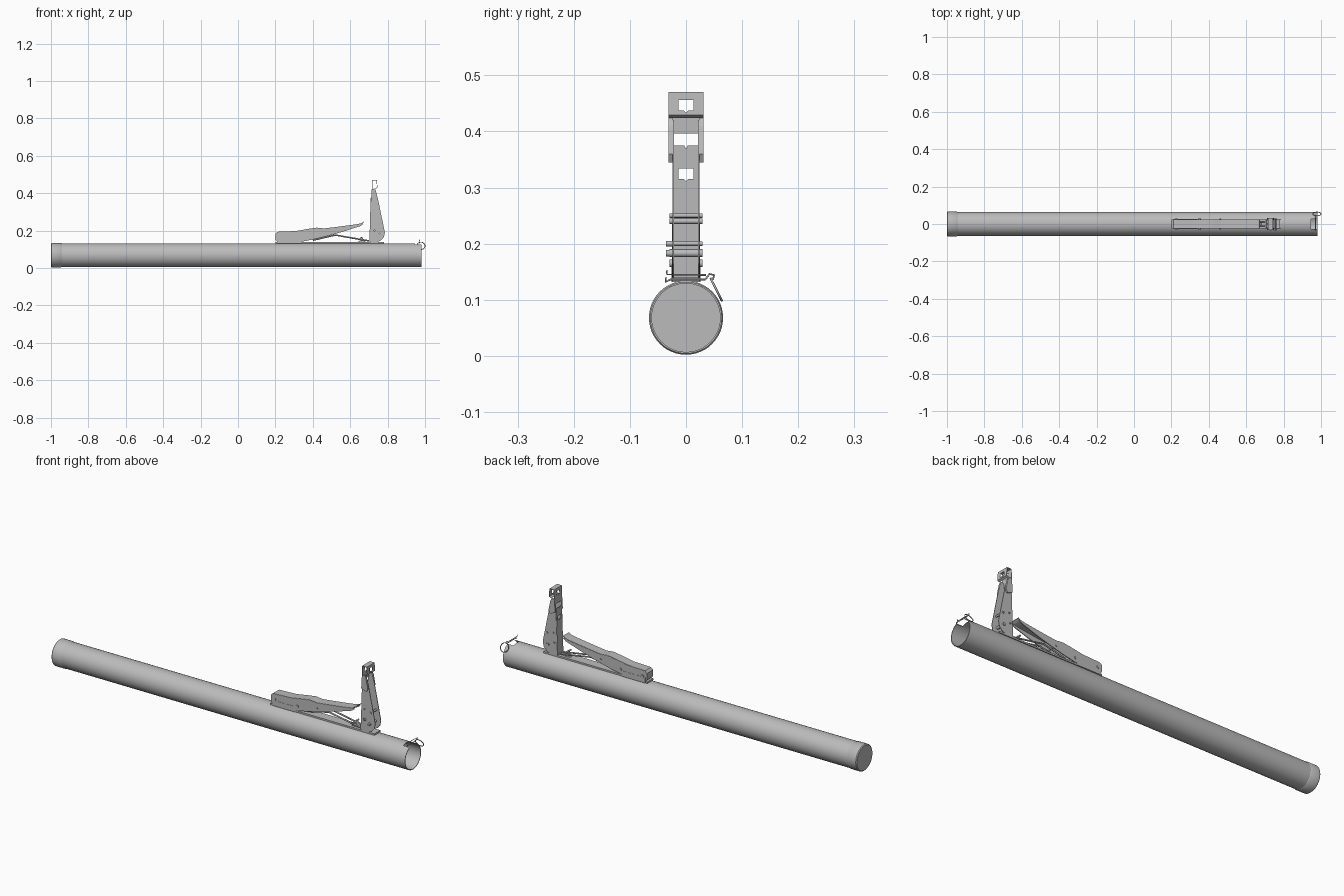
import bpy, bmesh, math
from mathutils import Vector

cube = bpy.data.objects.get("Cube")
if cube:
    bpy.data.objects.remove(cube)


def material(name, value):
    m = bpy.data.materials.new(name)
    m.use_nodes = True
    m.diffuse_color = (value, value, value, 1)
    m.node_tree.nodes["Principled BSDF"].inputs["Base Color"].default_value = (value, value, value, 1)
    return m


GREY = material("plain grey", 0.5)


def finish(name, bm, smooth=False):
    bmesh.ops.recalc_face_normals(bm, faces=bm.faces)
    mesh = bpy.data.meshes.new(name)
    bm.to_mesh(mesh)
    bm.free()
    ob = bpy.data.objects.new(name, mesh)
    bpy.context.collection.objects.link(ob)
    mesh.materials.append(GREY)
    if smooth:
        bpy.ops.object.select_all(action="DESELECT")
        ob.select_set(True)
        bpy.context.view_layer.objects.active = ob
        bpy.ops.object.shade_smooth_by_angle(angle=math.radians(35))
    return ob


def lathe(name, profile, z, sides=48):
    """Spin (x, radius) points around the tube axis."""
    bm = bmesh.new()
    rings = [[bm.verts.new((x, r * math.cos(a), z + r * math.sin(a)))
              for a in (2 * math.pi * i / sides for i in range(sides))] for x, r in profile]
    for a, b in zip(rings, rings[1:]):
        for i in range(sides):
            j = (i + 1) % sides
            bm.faces.new((a[i], a[j], b[j], b[i]))
    bm.faces.new(rings[0])
    bm.faces.new(rings[-1])
    return finish(name, bm, True)


def prism(name, outline, axis, start, end):
    """Extrude a 2D outline: xz outline along y, or yz outline along x."""
    bm = bmesh.new()
    place = (lambda p, d: (p[0], d, p[1])) if axis == "y" else (lambda p, d: (d, p[0], p[1]))
    a = [bm.verts.new(place(p, start)) for p in outline]
    b = [bm.verts.new(place(p, end)) for p in outline]
    bm.faces.new(a)
    bm.faces.new(b)
    for i in range(len(a)):
        j = (i + 1) % len(a)
        bm.faces.new((a[i], a[j], b[j], b[i]))
    return finish(name, bm)


def sheet(name, path, half, thick=0.003):
    """Bent sheet metal following an xz path."""
    bm = bmesh.new()
    rows = [[bm.verts.new((x, s * half, z)) for s in (-1, 1)] for x, z in path]
    for a, b in zip(rows, rows[1:]):
        bm.faces.new((a[0], a[1], b[1], b[0]))
    ob = finish(name, bm)
    mod = ob.modifiers.new("thickness", "SOLIDIFY")
    mod.thickness, mod.offset = thick, 0
    return ob


def wire(name, points, radius, closed=False):
    curve = bpy.data.curves.new(name, "CURVE")
    curve.dimensions = "3D"
    curve.bevel_depth, curve.bevel_resolution, curve.use_fill_caps = radius, 2, True
    s = curve.splines.new("POLY")
    s.points.add(len(points) - 1)
    for p, co in zip(s.points, points):
        p.co = (*co, 1)
    s.use_cyclic_u = closed
    ob = bpy.data.objects.new(name, curve)
    curve.materials.append(GREY)
    bpy.context.collection.objects.link(ob)
    return ob


def cut(target, cutter):
    mod = target.modifiers.new("opening", "BOOLEAN")
    mod.operation, mod.object, mod.solver = "DIFFERENCE", cutter, "EXACT"
    cutter.hide_render = True
    cutter.hide_viewport = True
    cutter.display_type = "WIRE"


def box(name, x0, x1, y0, y1, z0, z1):
    return prism(name, [(x0, z0), (x1, z0), (x1, z1), (x0, z1)], "y", y0, y1)


def pin(name, x, z, half, radius):
    return wire(name, [(x, -half, z), (x, half, z)], radius)


# Open tube with a closed rear cap and a notch at the mouth
AXIS = 0.068
tube = lathe("tube", [(-0.985, 0.064), (0.98, 0.064), (0.98, 0.061), (-0.975, 0.061)], AXIS)
lathe("rear_cap", [(-1, 0.062), (-0.996, 0.066), (-0.948, 0.066), (-0.944, 0.0635)], AXIS)
cut(tube, box("notch_cutter", 0.945, 1, -0.027, 0.027, 0.1, 0.16))

# Base rail along the top of the tube
sheet("base_rail", [(0.2, 0.136), (0.78, 0.136)], 0.024, 0.008)
for s in (-1, 1):
    box("rail_lip", 0.21, 0.34, s * 0.023, s * 0.026, 0.132, 0.16)

# Trigger lever: two side flanges and a bent top
lever_top = [(0.202, 0.15), (0.202, 0.183), (0.213, 0.192), (0.31, 0.196), (0.38, 0.208),
             (0.42, 0.214), (0.46, 0.21), (0.52, 0.217), (0.64, 0.233), (0.66, 0.238), (0.673, 0.246)]
lever_under = [(0.67, 0.236), (0.655, 0.224), (0.58, 0.2), (0.5, 0.176), (0.42, 0.156), (0.34, 0.14), (0.21, 0.14)]
sheet("lever_top", lever_top, 0.024)
for s in (-1, 1):
    prism("lever_side", lever_top[:-1] + lever_under, "y", s * 0.021, s * 0.025)
for x, z, r in ((0.225, 0.165, 0.007), (0.35, 0.165, 0.007), (0.46, 0.185, 0.004)):
    pin("lever_pin", x, z, 0.029, r)

# Linkage under the lever
for s in (-1, 1):
    wire("link_arm", [(0.40, s * 0.013, 0.148), (0.52, s * 0.013, 0.176), (0.6, s * 0.013, 0.162),
                      (0.7, s * 0.013, 0.145)], 0.004)
prism("catch", [(0.64, 0.138), (0.685, 0.138), (0.672, 0.15), (0.665, 0.165), (0.655, 0.165), (0.655, 0.15)],
      "y", -0.01, 0.01)
pin("catch_pin", 0.66, 0.163, 0.022, 0.004)

# Upright sight: channel open to the front of the tube
side = [(0.703, 0.145), (0.708, 0.28), (0.714, 0.42), (0.734, 0.42), (0.748, 0.37), (0.775, 0.24),
        (0.785, 0.19), (0.78, 0.165), (0.765, 0.148), (0.745, 0.138), (0.71, 0.138)]
for s in (-1, 1):
    prism("sight_side", side, "y", s * 0.021, s * 0.024)
    prism("sight_wing", [(0.711, 0.355), (0.715, 0.42), (0.73, 0.425), (0.738, 0.41), (0.748, 0.36), (0.74, 0.345)],
          "y", s * 0.023, s * 0.031)
web = sheet("sight_web", [(0.704, 0.14), (0.708, 0.28), (0.711, 0.375)], 0.022)
head = sheet("sight_head", [(0.716, 0.396), (0.718, 0.469), (0.742, 0.469), (0.744, 0.43), (0.734, 0.425)], 0.031)
for target, z in ((web, 0.315), (head, 0.437)):
    hole = [(-0.013, z), (-0.004, z), (0, z - 0.004), (0.004, z), (0.013, z), (0.013, z + 0.019), (-0.013, z + 0.019)]
    cut(target, prism("window_cutter", hole, "x", 0.69, 0.8))
cut(web, prism("sight_notch_cutter", [(0, 0.369), (0.006, 0.38), (-0.006, 0.38)], "x", 0.69, 0.8))
for x, z, r in ((0.755, 0.183, 0.007), (0.76, 0.24, 0.005), (0.725, 0.25, 0.004), (0.72, 0.2, 0.004)):
    pin("sight_pin", x, z, 0.029, r)
wire("sight_knob", [(0.755, -0.036, 0.183), (0.755, -0.024, 0.183)], 0.006)
wire("sight_knob", [(0.73, -0.036, 0.2), (0.73, -0.024, 0.2)], 0.005)

# Mouth pin and pull ring
wire("mouth_pin", [(0.972, -0.036, 0.14), (0.972, -0.036, 0.132), (0.972, -0.028, 0.136), (0.972, 0.034, 0.136),
                   (0.972, 0.042, 0.146), (0.972, 0.05, 0.144), (0.972, 0.048, 0.136)], 0.0018)
wire("mouth_pin_clip", [(0.968, -0.034, 0.152), (0.968, -0.034, 0.145), (0.968, 0.036, 0.144)], 0.0015)
tangent = Vector((0, 0.45, -0.89))
center = Vector((0.978, 0.054, 0.118))
ring = [center + 0.022 * (math.cos(a) * Vector((1, 0, 0)) + math.sin(a) * tangent)
        for a in (2 * math.pi * i / 24 for i in range(24))]
wire("pull_ring", ring, 0.002, True)
